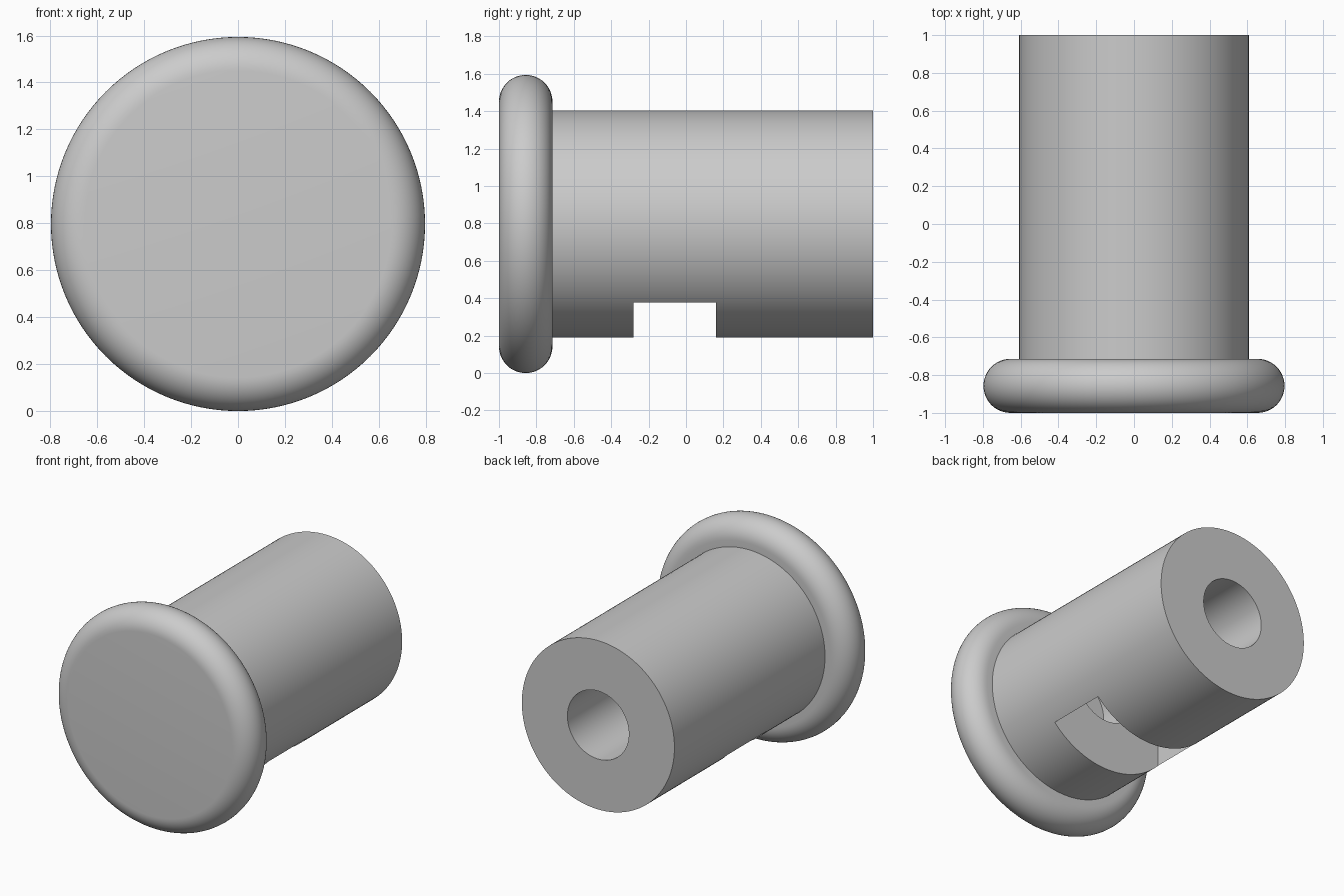
import bpy, bmesh
from math import sin, cos, pi, radians
from mathutils import Matrix, Vector

if "Cube" in bpy.data.objects:
    bpy.data.objects.remove(bpy.data.objects["Cube"])

AXIS_Z = 0.797
HEAD_R, SHAFT_R, BORE_R = 0.797, 0.608, 0.245
FRONT, HEAD_BACK, BORE_END, BACK = -1.0, -0.714, -0.6, 1.0
SLOT_FRONT, SLOT_BACK, SLOT_HALF = -0.28, 0.16, 0.44

grey = bpy.data.materials.new("plain_grey")
grey.use_nodes = True
colour = (0.6, 0.6, 0.6, 1)
grey.diffuse_color = colour
grey.node_tree.nodes["Principled BSDF"].inputs["Base Color"].default_value = colour


def make_object(name, bm):
    bmesh.ops.recalc_face_normals(bm, faces=bm.faces)
    mesh = bpy.data.meshes.new(name)
    bm.to_mesh(mesh)
    bm.free()
    mesh.materials.append(grey)
    obj = bpy.data.objects.new(name, mesh)
    bpy.context.collection.objects.link(obj)
    return obj


def lathe(name, profile, steps=128):
    """Revolve (radius, y) points about the horizontal axis."""
    bm = bmesh.new()
    verts = [bm.verts.new((r, y, AXIS_Z)) for r, y in profile]
    edges = [bm.edges.new(pair) for pair in zip(verts, verts[1:])]
    bmesh.ops.spin(bm, geom=verts + edges, cent=(0, 0, AXIS_Z), axis=(0, 1, 0),
                   angle=2 * pi, steps=steps, use_merge=False)
    bmesh.ops.remove_doubles(bm, verts=bm.verts, dist=1e-5)
    return make_object(name, bm)


def prism(name, outline, y0, y1):
    """Extrude an (x, z) outline, measured from the axis, along y."""
    bm = bmesh.new()
    face = bm.faces.new([bm.verts.new((x, y0, AXIS_Z + z)) for x, z in outline])
    new = bmesh.ops.extrude_face_region(bm, geom=[face])["geom"]
    bmesh.ops.translate(bm, vec=(0, y1 - y0, 0),
                        verts=[v for v in new if isinstance(v, bmesh.types.BMVert)])
    return make_object(name, bm)


# Round-edged head, shaft and blind bore as one turned body
edge_r = (HEAD_BACK - FRONT) / 2
rim = [(HEAD_R - edge_r + edge_r * sin(a), FRONT + edge_r - edge_r * cos(a))
       for a in (pi * i / 24 for i in range(25))]
body = lathe("headed_shaft", [(0, FRONT)] + rim + [
    (SHAFT_R, HEAD_BACK), (SHAFT_R, BACK), (BORE_R, BACK),
    (BORE_R, BORE_END), (0, BORE_END)])

# Nut slot: open below, hexagonal at the top
point = SLOT_HALF / cos(radians(30))
cutter = prism("nut_slot_cutter", [
    (-SLOT_HALF, -1), (SLOT_HALF, -1), (SLOT_HALF, point / 2),
    (0, point), (-SLOT_HALF, point / 2)], SLOT_FRONT, SLOT_BACK)
cutter.hide_render = True

bpy.context.view_layer.objects.active = body
body.select_set(True)
cut = body.modifiers.new("nut_slot", 'BOOLEAN')
cut.operation, cut.solver, cut.object = 'DIFFERENCE', 'EXACT', cutter
bpy.ops.object.modifier_apply(modifier=cut.name)
bpy.data.objects.remove(cutter)

bpy.ops.object.shade_smooth_by_angle(angle=radians(30))
